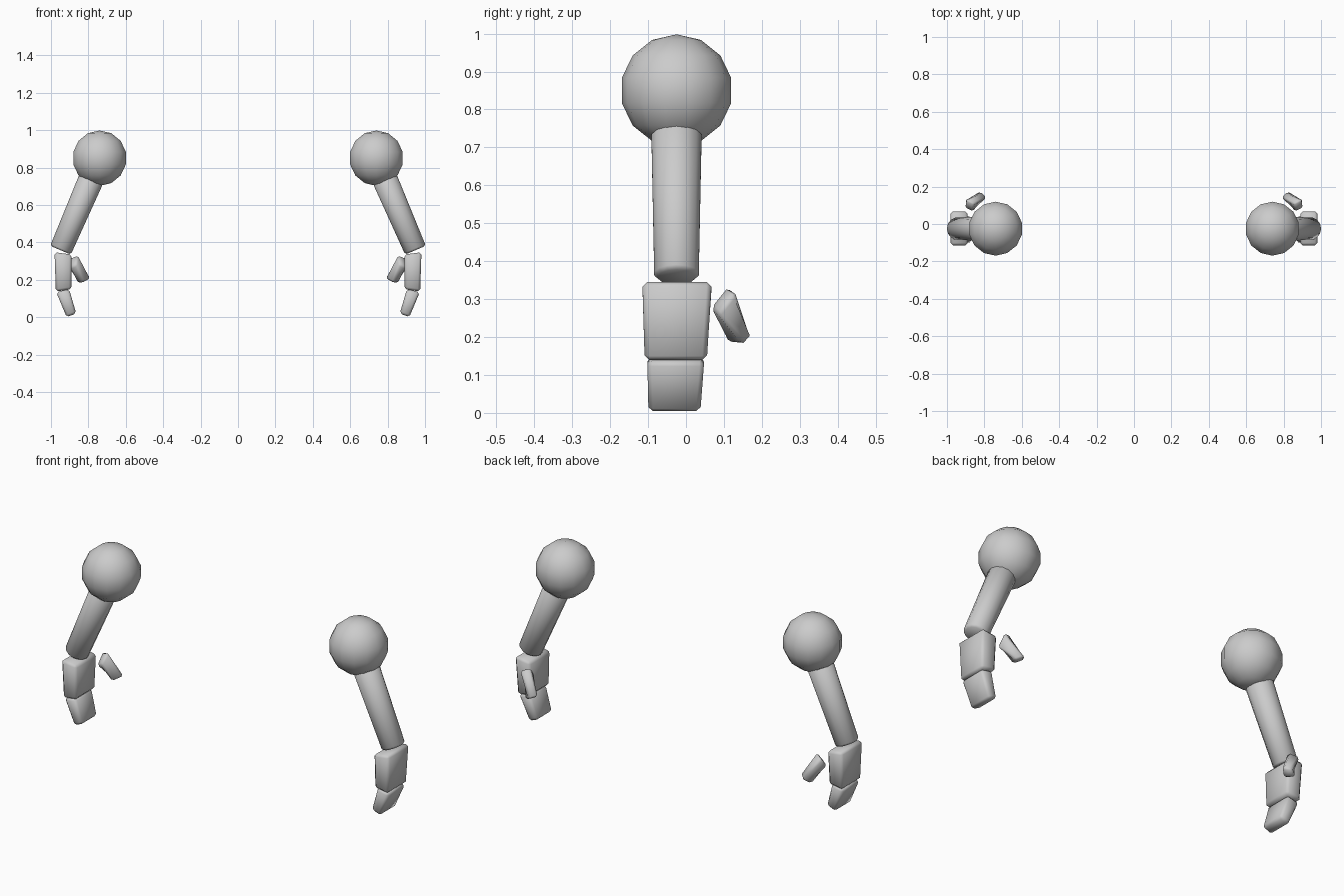
import bpy, bmesh, math
from mathutils import Vector, Matrix

if "Cube" in bpy.data.objects:
    bpy.data.objects.remove(bpy.data.objects["Cube"])

CY = -0.025  # depth of the limb axis


def finish(name, bm, angle):
    bmesh.ops.recalc_face_normals(bm, faces=bm.faces[:])
    me = bpy.data.meshes.new(name)
    bm.to_mesh(me)
    bm.free()
    ob = bpy.data.objects.new(name, me)
    bpy.context.collection.objects.link(ob)
    bpy.ops.object.select_all(action='DESELECT')
    ob.select_set(True)
    bpy.context.view_layer.objects.active = ob
    bpy.ops.object.shade_smooth_by_angle(angle=math.radians(angle))
    # the other arm
    ob.modifiers.new("mirror", 'MIRROR').use_mirror_merge = False
    return ob


def block(name, top, bottom, bevel):
    """Bevelled six-sided block from two matching rings of four corners."""
    bm = bmesh.new()
    t = [bm.verts.new(p) for p in top]
    b = [bm.verts.new(p) for p in bottom]
    bm.faces.new(t)
    bm.faces.new(b[::-1])
    for i in range(4):
        j = (i + 1) % 4
        bm.faces.new((t[i], b[i], b[j], t[j]))
    bmesh.ops.recalc_face_normals(bm, faces=bm.faces[:])
    bmesh.ops.bevel(bm, geom=bm.edges[:], offset=bevel, segments=1,
                    affect='EDGES', profile=0.5)
    return finish(name, bm, 60)


def ring(left, right, y0, y1):
    """Four corners from two (x, z) points and a y range."""
    return [(left[0], y0, left[1]), (right[0], y0, right[1]),
            (right[0], y1, right[1]), (left[0], y1, left[1])]


# shoulder ball
bm = bmesh.new()
bmesh.ops.create_uvsphere(bm, u_segments=14, v_segments=7, radius=0.148,
                          matrix=Matrix.Translation((0.74, CY, 0.85)))
finish("shoulder", bm, 60)

# tapered arm
upper, lower = Vector((0.785, CY, 0.738)), Vector((0.949, CY, 0.358))
axis = upper - lower
bm = bmesh.new()
bmesh.ops.create_cone(
    bm, cap_ends=True, segments=14, radius1=0.060, radius2=0.068,
    depth=axis.length,
    matrix=Matrix.Translation((upper + lower) / 2)
    @ axis.to_track_quat('Z', 'Y').to_matrix().to_4x4())
caps = {e for f in bm.faces if len(f.verts) > 4 for e in f.edges}
bmesh.ops.bevel(bm, geom=list(caps), offset=0.01, segments=1,
                affect='EDGES', profile=0.5)
finish("arm", bm, 50)

# palm
block("palm",
      ring((0.889, 0.335), (0.981, 0.347), -0.115, 0.068),
      ring((0.890, 0.149), (0.974, 0.137), -0.109, 0.055), 0.013)

# folded fingers
block("fingers",
      ring((0.903, 0.150), (0.972, 0.134), -0.102, 0.048),
      ring((0.865, 0.020), (0.916, 0.000), -0.099, 0.038), 0.012)

# thumb
block("thumb",
      [(0.855, 0.108, 0.336), (0.862, 0.064, 0.282),
       (0.904, 0.083, 0.260), (0.904, 0.132, 0.317)],
      [(0.785, 0.142, 0.210), (0.830, 0.106, 0.184),
       (0.857, 0.157, 0.180), (0.815, 0.175, 0.200)], 0.010)
